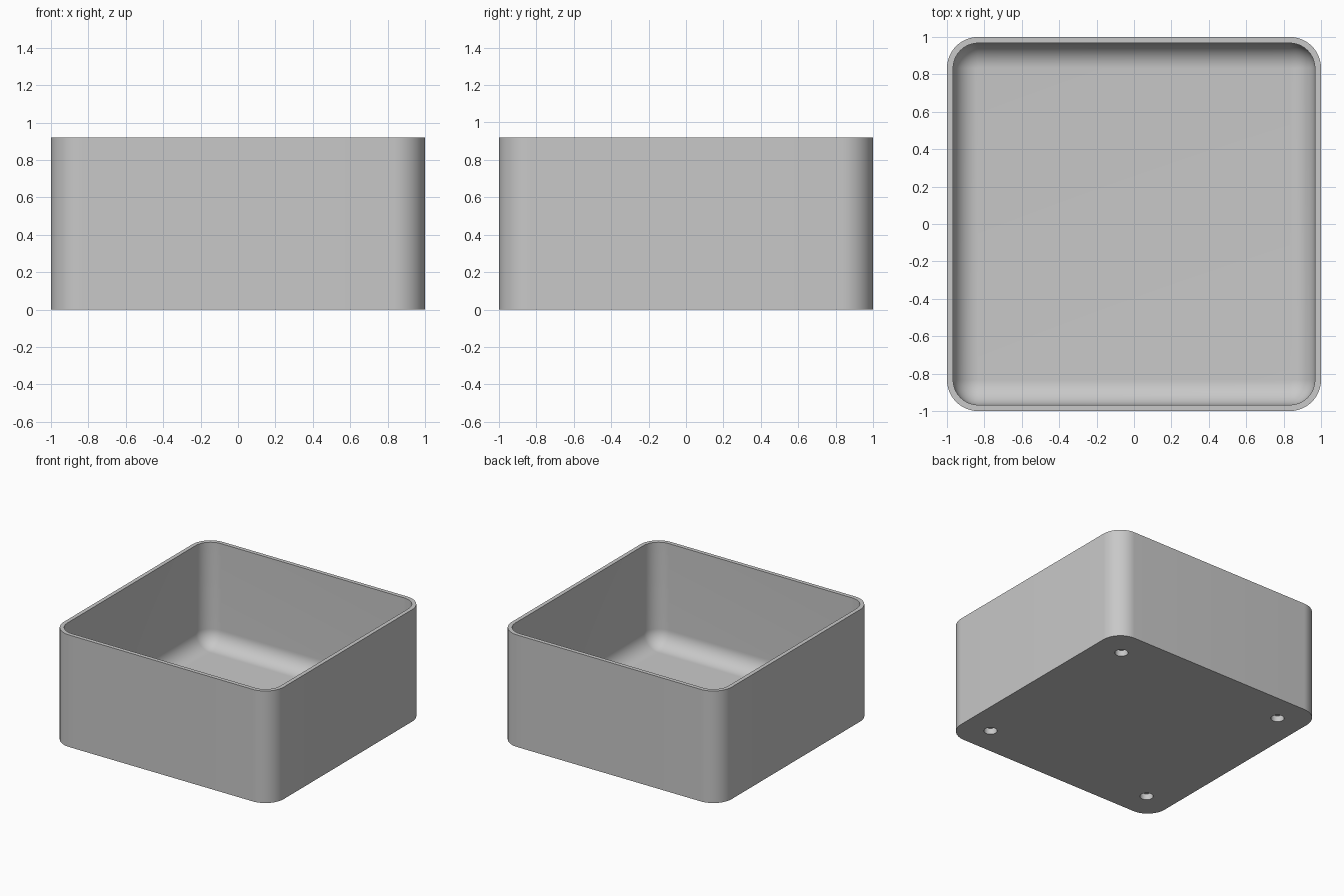
import bpy
import bmesh
from math import cos, sin, pi, radians

cube = bpy.data.objects.get("Cube")
if cube:
    bpy.data.objects.remove(cube, do_unlink=True)

HEIGHT = 0.92
CORNER = 0.167      # outer corner radius
WALL = 0.033        # wall thickness
FLOOR = 0.075       # floor thickness
FILLET = CORNER - WALL
HOLE_POS, HOLE_RADIUS, HOLE_DEPTH = 0.767, 0.05, 0.05
STEPS = 16          # segments per quarter turn

grey = bpy.data.materials.new("plain grey")
grey.use_nodes = True
grey.diffuse_color = (0.58, 0.58, 0.58, 1)
grey.node_tree.nodes["Principled BSDF"].inputs["Base Color"].default_value = grey.diffuse_color


def rounded_square(bm, half, radius, z):
    """One closed ring of vertices around a square with round corners."""
    ring = []
    for quarter, (sx, sy) in enumerate([(1, 1), (-1, 1), (-1, -1), (1, -1)]):
        for i in range(STEPS + 1):
            a = (quarter + i / STEPS) * pi / 2
            ring.append(bm.verts.new((sx * (half - radius) + radius * cos(a),
                                      sy * (half - radius) + radius * sin(a), z)))
    return ring


# Open box: outer wall, rim, inner wall and the fillet down to the floor
bm = bmesh.new()
rings = [rounded_square(bm, 1, CORNER, 0),
         rounded_square(bm, 1, CORNER, HEIGHT),
         rounded_square(bm, 1 - WALL, FILLET, HEIGHT)]
for i in range(STEPS + 1):
    t = i / STEPS * pi / 2
    inset = FILLET * (1 - cos(t))
    rings.append(rounded_square(bm, 1 - WALL - inset, FILLET - inset,
                                FLOOR + FILLET * (1 - sin(t))))
for lower, upper in zip(rings, rings[1:]):
    for i in range(len(lower)):
        j = (i + 1) % len(lower)
        bm.faces.new((lower[i], lower[j], upper[j], upper[i]))
bm.faces.new(rings[0][::-1])
bm.faces.new(rings[-1])
bmesh.ops.remove_doubles(bm, verts=bm.verts, dist=0.0001)
bmesh.ops.recalc_face_normals(bm, faces=bm.faces)
mesh = bpy.data.meshes.new("open_box")
bm.to_mesh(mesh)
bm.free()
mesh.materials.append(grey)
box = bpy.data.objects.new("open_box", mesh)
bpy.context.collection.objects.link(box)

# Four shallow round recesses under the corners
for x in (-HOLE_POS, HOLE_POS):
    for y in (-HOLE_POS, HOLE_POS):
        bpy.ops.mesh.primitive_cylinder_add(vertices=32, radius=HOLE_RADIUS,
                                            depth=2 * HOLE_DEPTH, location=(x, y, 0))
        cutter = bpy.context.object
        cutter.name = "recess_cutter"
        cutter.hide_render = True
        cutter.data.materials.append(grey)
        cut = box.modifiers.new("recess", 'BOOLEAN')
        cut.operation = 'DIFFERENCE'
        cut.solver = 'EXACT'
        cut.object = cutter
        bpy.ops.object.select_all(action='DESELECT')
        box.select_set(True)
        bpy.context.view_layer.objects.active = box
        bpy.ops.object.modifier_apply(modifier=cut.name)
        bpy.data.objects.remove(cutter, do_unlink=True)

bpy.ops.object.shade_smooth_by_angle(angle=radians(30))
